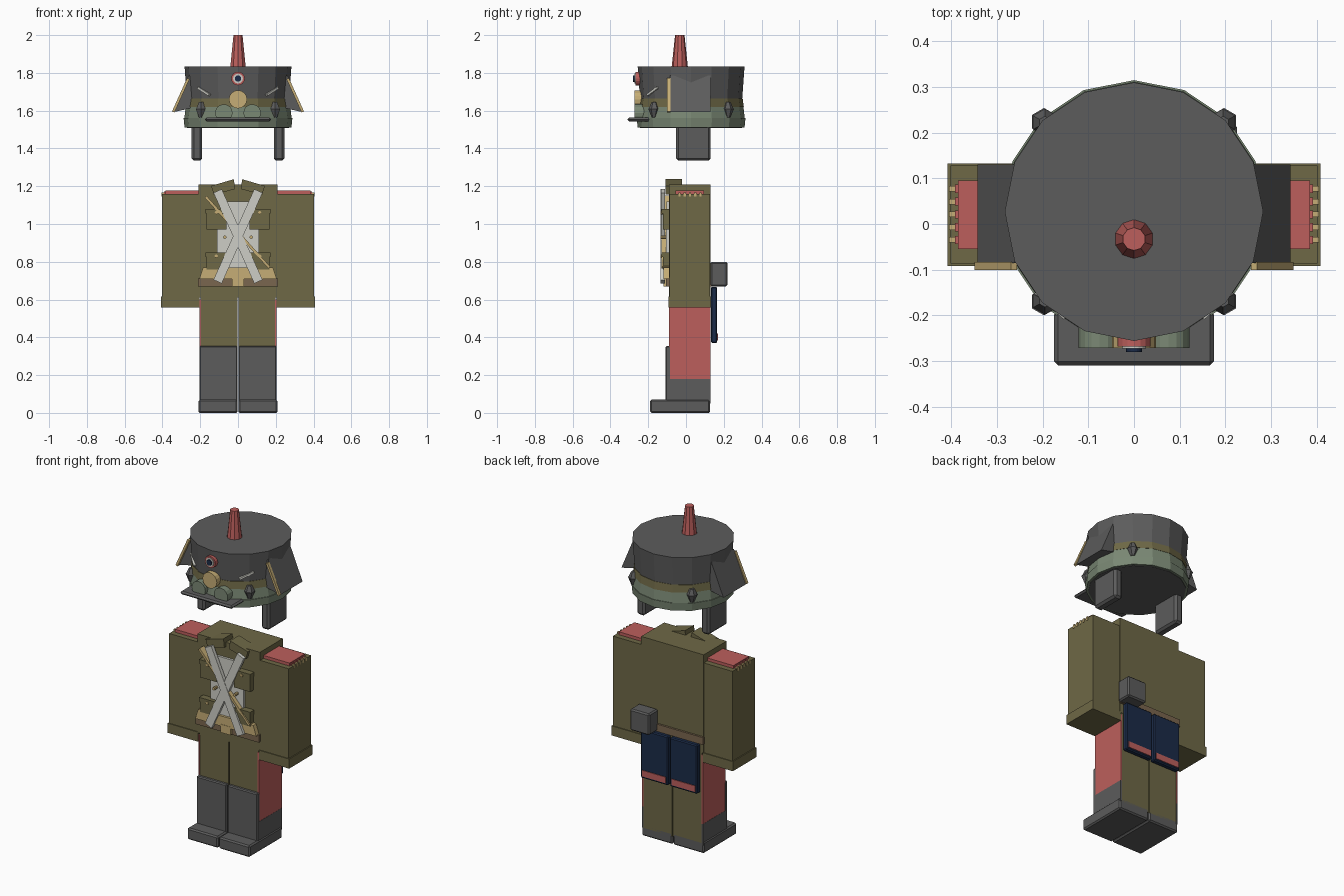
import bpy, bmesh, math
from mathutils import Matrix

if "Cube" in bpy.data.objects:
    bpy.data.objects.remove(bpy.data.objects["Cube"])


def lin(c):
    c /= 255
    return c / 12.92 if c <= 0.04045 else ((c + 0.055) / 1.055) ** 2.4


def material(name, r, g, b):
    m = bpy.data.materials.new(name)
    m.diffuse_color = (lin(r), lin(g), lin(b), 1)
    m.use_nodes = True
    m.node_tree.nodes["Principled BSDF"].inputs["Base Color"].default_value = m.diffuse_color
    return m


OLIVE = material("olive cloth", 110, 104, 70)
GREY = material("dark grey", 92, 92, 92)
RED = material("red", 188, 95, 92)
WHITE = material("off white", 206, 206, 198)
GOLD = material("gold", 198, 174, 118)
BLUE = material("navy blue", 27, 43, 72)
BROWN = material("brown leather", 122, 102, 78)
GREEN = material("grey green", 122, 136, 116)


def finish(name, mat, bm, bevel=0):
    bmesh.ops.recalc_face_normals(bm, faces=bm.faces)
    me = bpy.data.meshes.new(name)
    bm.to_mesh(me)
    bm.free()
    me.materials.append(mat)
    ob = bpy.data.objects.new(name, me)
    bpy.context.collection.objects.link(ob)
    if bevel:
        b = ob.modifiers.new("bevel", 'BEVEL')
        b.width, b.segments = bevel, 1
    return ob


# x-z outline extruded along y, optionally with a mirrored twin
def prism(name, mat, pts, y0, y1, pair=False, bevel=0):
    obs = []
    for s in ((1, -1) if pair else (1,)):
        bm = bmesh.new()
        a = [bm.verts.new((s * x, y0, z)) for x, z in pts]
        b = [bm.verts.new((s * x, y1, z)) for x, z in pts]
        bm.faces.new(a)
        bm.faces.new(b)
        for i in range(len(pts)):
            j = (i + 1) % len(pts)
            bm.faces.new((a[i], a[j], b[j], b[i]))
        obs.append(finish(name + ("_left" if s < 0 else "_right" if pair else ""), mat, bm, bevel))
    return obs


def box(name, mat, x0, x1, y0, y1, z0, z1, pair=False, bevel=0):
    return prism(name, mat, [(x0, z0), (x1, z0), (x1, z1), (x0, z1)], y0, y1, pair, bevel)


# straight strip of width w from p to q in the x-z plane
def bar(name, mat, p, q, w, y0, y1, pair=False):
    dx, dz = q[0] - p[0], q[1] - p[1]
    k = w / 2 / math.hypot(dx, dz)
    nx, nz = -dz * k, dx * k
    return prism(name, mat, [(p[0] - nx, p[1] - nz), (q[0] - nx, q[1] - nz),
                             (q[0] + nx, q[1] + nz), (p[0] + nx, p[1] + nz)], y0, y1, pair)


def cone(name, mat, x, y, z0, z1, r0, r1, n=16):
    bm = bmesh.new()
    bmesh.ops.create_cone(bm, cap_ends=True, segments=n, radius1=r0, radius2=r1, depth=z1 - z0,
                          matrix=Matrix.Translation((x, y, (z0 + z1) / 2)))
    return finish(name, mat, bm)


# disc facing the front
def disc(name, mat, x, z, r, y0, y1, n=16):
    return prism(name, mat, [(x + r * math.cos(2 * math.pi * i / n), z + r * math.sin(2 * math.pi * i / n))
                             for i in range(n)], y0, y1)


# ---- hat ----
CY = 0.027
cone("hat_crown", GREY, 0, CY, 1.655, 1.835, 0.270, 0.283)
cone("hat_band", OLIVE, 0, CY, 1.62, 1.665, 0.279, 0.273)
cone("hat_lower_band", GREEN, 0, CY, 1.56, 1.62, 0.284, 0.277)
cone("hat_rim", GREEN, 0, CY, 1.512, 1.56, 0.283, 0.288)
cone("hat_underside", GREY, 0, CY, 1.509, 1.55, 0.27, 0.27)
cone("plume", RED, 0, -0.033, 1.83, 2.0, 0.043, 0.025, 10)
box("visor", GREY, -0.175, 0.175, -0.31, -0.19, 1.543, 1.563, bevel=0.009)
disc("front_badge", GOLD, 0, 1.66, 0.048, -0.272, -0.23)
for nm, m, r, y in (("red", RED, 0.036, -0.268), ("white", WHITE, 0.026, -0.273), ("blue", BLUE, 0.017, -0.280)):
    disc("cockade_" + nm, m, 0, 1.77, r, y, -0.23)
for s in (-1, 1):
    disc("goggle_lens", GREEN, s * 0.075, 1.588, 0.046, -0.272, -0.22)
    # silver braid laid tangent to the crown
    braid = bar("silver_braid", WHITE, (-0.04 * s, 1.683), (0.04 * s, 1.722), 0.012, -0.008, 0.012)[0]
    braid.location = (s * 0.18, CY - 0.202, 0)
    braid.rotation_euler[2] = s * math.radians(42)
    for t in (-1, 1):
        cone("hat_stud", GREY, s * 0.197, CY + t * 0.197, 1.565, 1.61, 0.012, 0.03, 6)
        cone("hat_stud_tip", GREY, s * 0.195, CY + t * 0.195, 1.61, 1.645, 0.03, 0.014, 6)
prism("side_flap", GREY, [(0.262, 1.785), (0.343, 1.592), (0.25, 1.613), (0.19, 1.755)], -0.085, 0.13, True)
bar("flap_trim", GOLD, (0.263, 1.77), (0.343, 1.593), 0.014, -0.101, -0.083, True)
box("chin_strap", GREY, 0.19, 0.245, -0.053, 0.13, 1.335, 1.53, True, 0.012)

# ---- torso and arms ----
box("torso", OLIVE, -0.21, 0.21, -0.09, 0.13, 0.61, 1.21)
box("arm", OLIVE, 0.21, 0.402, -0.087, 0.128, 0.56, 1.16, True)
box("cuff", OLIVE, 0.205, 0.408, -0.092, 0.133, 0.557, 0.615, True)
box("shoulder_pad", RED, 0.205, 0.385, -0.055, 0.095, 1.15, 1.178, True)
for i in range(5):
    y = -0.035 + i * 0.028
    box("shoulder_fringe", GOLD, 0.39, 0.405, y - 0.006, y + 0.006, 1.145, 1.168, True)
    box("fringe_tooth", RED, 0.38, 0.392, y - 0.009, y + 0.009, 1.155, 1.172, True)
prism("collar", OLIVE, [(0.016, 1.185), (0.022, 1.237), (0.142, 1.202), (0.128, 1.155)], -0.108, -0.022, True)

# ---- chest gear ----
box("chest_panel_upper", WHITE, -0.072, 0.072, -0.104, -0.085, 0.77, 1.12)
box("chest_panel_lower", WHITE, -0.11, 0.11, -0.106, -0.085, 0.84, 0.97)
for z0, z1 in ((0.97, 1.08), (0.76, 0.85)):
    box("pouch", OLIVE, 0.06, 0.168, -0.123, -0.085, z0, z1 - 0.02, True)
    box("pouch_flap", OLIVE, 0.055, 0.172, -0.129, -0.085, z1 - 0.025, z1, True)
bar("diagonal_cord", GOLD, (-0.172, 1.145), (0.165, 0.77), 0.014, -0.131, -0.09)
bar("cross_belt_a", WHITE, (-0.108, 1.175), (0.108, 0.695), 0.048, -0.134, -0.112)
bar("cross_belt_b", WHITE, (0.108, 1.175), (-0.108, 0.695), 0.048, -0.132, -0.112)
for s in (-1, 1):
    for x, z in ((0.07, 0.93), (0.115, 1.06), (0.115, 0.83)):
        disc("button", GOLD, s * x, z, 0.009, -0.135, -0.09, 8)

# ---- belt, canteen and coat tails ----
box("belt", BROWN, -0.213, 0.213, -0.105, 0.142, 0.668, 0.712)
prism("belt_sash", GOLD, [(-0.205, 0.708), (0.205, 0.708), (0.185, 0.77), (-0.185, 0.77)], -0.118, -0.085)
box("belt_buckle", GOLD, -0.032, 0.032, -0.12, -0.09, 0.67, 0.72)
box("canteen", GREY, 0.095, 0.225, 0.13, 0.22, 0.67, 0.80, bevel=0.008)
box("coat_tail", BLUE, 0.006, 0.19, 0.132, 0.165, 0.37, 0.667, True, 0.006)
box("coat_tail_stripe", RED, 0.02, 0.178, 0.16, 0.169, 0.383, 0.42, True)

# ---- legs and boots ----
box("leg", OLIVE, 0.003, 0.198, -0.088, 0.128, 0.05, 0.615, True)
box("trouser_stripe", RED, 0.195, 0.204, -0.09, 0.13, 0.18, 0.6, True)
box("boot_side", GREY, 0.195, 0.205, -0.09, 0.13, 0.05, 0.18, True)
box("shin_guard", GREY, 0.003, 0.205, -0.108, -0.08, 0.05, 0.355, True, 0.006)
box("boot_foot", GREY, 0.002, 0.21, -0.19, 0.128, 0.0, 0.07, True, 0.008)
